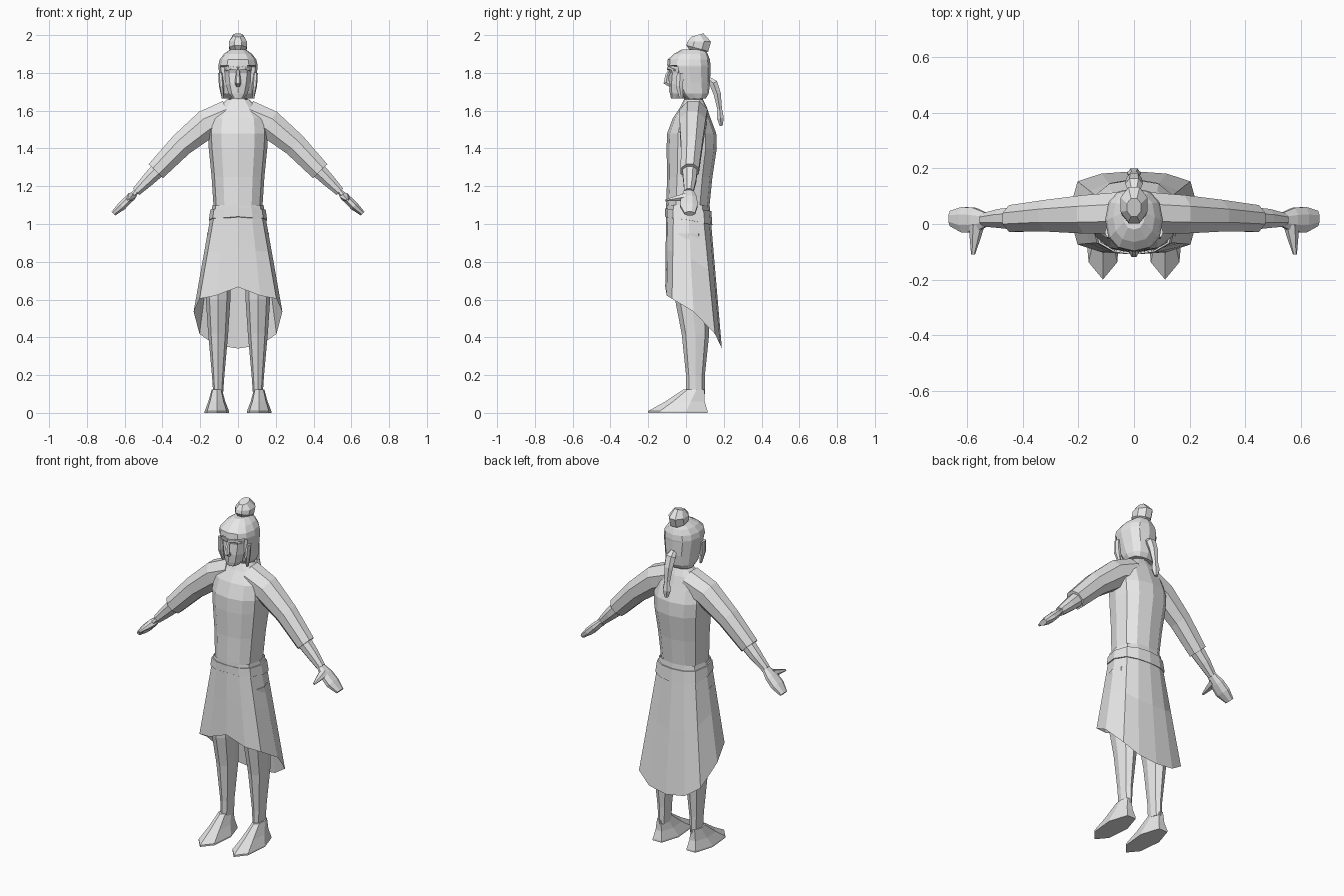
import bpy, bmesh
from math import sin, cos, pi, copysign
from mathutils import Vector

cube = bpy.data.objects.get("Cube")
if cube:
    bpy.data.objects.remove(cube)

grey = bpy.data.materials.new("plain_grey")
grey.use_nodes = True
grey.diffuse_color = (.8, .8, .8, 1)
grey.node_tree.nodes["Principled BSDF"].inputs["Base Color"].default_value = grey.diffuse_color

X_AXIS, Y_AXIS, Z_AXIS = Vector((1, 0, 0)), Vector((0, 1, 0)), Vector((0, 0, 1))


def loft(name, rings, caps=True, mirror=False):
    """Skin a list of closed rings of points into one flat-shaded object."""
    bm = bmesh.new()
    loops = [[bm.verts.new(point) for point in ring] for ring in rings]
    count = len(loops[0])
    for lower, upper in zip(loops, loops[1:]):
        for i in range(count):
            j = (i + 1) % count
            bm.faces.new((lower[i], lower[j], upper[j], upper[i]))
    if caps:
        bm.faces.new(loops[0])
        bm.faces.new(loops[-1])
    bmesh.ops.recalc_face_normals(bm, faces=bm.faces)
    mesh = bpy.data.meshes.new(name)
    bm.to_mesh(mesh)
    bm.free()
    mesh.materials.append(grey)
    obj = bpy.data.objects.new(name, mesh)
    bpy.context.collection.objects.link(obj)
    if mirror:
        obj.modifiers.new("Mirror", 'MIRROR').use_mirror_merge = False


def squarish(value, power):
    """Raise to a power keeping the sign; powers below one square off an oval."""
    return copysign(abs(value) ** power, value)


def angles(sides):
    """Angles around a ring, starting at the front centre."""
    return [2 * pi * i / sides - pi / 2 for i in range(sides)]


def level(z, centre_y, half_width, half_depth, sides=12, centre_x=0, power=.85, front=-1):
    """Horizontal ring; front limits how far forward it reaches."""
    return [(centre_x + half_width * squarish(cos(a), power),
             max(front, centre_y + half_depth * squarish(sin(a), power), key=float), z)
            for a in angles(sides)]


def stack(name, rows, sides=12, centre_x=0, power=.85):
    """Loft horizontal rings; parts away from the middle are mirrored."""
    rings = [level(*row, sides, centre_x, power) for row in rows]
    loft(name, rings, mirror=centre_x > 0)


def tube(name, path, radii, side, flat=1, sides=8, mirror=False):
    """Sweep an oval along a path; radii run along the side axis, flat scales across it."""
    points = [Vector(point) for point in path]
    last = len(points) - 1
    rings = []
    for i, (centre, radius) in enumerate(zip(points, radii)):
        heading = points[min(i + 1, last)] - points[max(i - 1, 0)]
        across = heading.cross(side).normalized() * flat
        rings.append([centre + radius * (side * cos(a + pi / sides) + across * sin(a + pi / sides))
                      for a in angles(sides)])
    loft(name, rings, mirror=mirror)


def skirt_ring(drop, grow=1):
    """Ring between the waist (drop = 0) and the slanted, notched hem (drop = 1)."""
    ring = []
    for i, a in enumerate(angles(12)):
        hem_y = .04 + .15 * squarish(sin(a), .4)
        hem_z = .56 - .6 * hem_y - 1.5 * max(0, hem_y - .12)
        if i == 0:
            hem_z += .04
        hem = Vector((.235 * cos(a), hem_y, hem_z))
        waist = Vector((.135 * cos(a), .01 + .115 * squarish(sin(a), .6), 1.1))
        point = waist.lerp(hem, drop)
        ring.append((point.x * grow, point.y * grow, point.z))
    return ring


# Tunic body from hidden waist to collar
stack("torso", [
    (1, .01, .12, .1), (1.1, .01, .13, .115), (1.25, .02, .14, .12), (1.4, .03, .155, .133),
    (1.48, .03, .16, .13), (1.56, .03, .15, .1), (1.62, .04, .1, .07), (1.66, .04, .06, .05)])

# Skirt with a high notched front and a long tail, and the belt around it
loft("skirt", [skirt_ring(0), skirt_ring(.5), skirt_ring(1)], caps=False)
loft("belt", [skirt_ring(.14, grow=1.04), skirt_ring(.04, grow=1.05)])

# Sleeves, forearms, hands and thumbs
tube("sleeve", [(.05, .04, 1.575), (.165, .035, 1.53), (.3, .03, 1.42), (.435, .02, 1.28)],
     [.08, .075, .062, .052], Y_AXIS, flat=1.1, mirror=True)
tube("forearm", [(.42, .02, 1.29), (.48, .02, 1.23), (.54, .015, 1.17)],
     [.044, .037, .026], Y_AXIS, mirror=True)
tube("hand", [(.535, .015, 1.175), (.575, .015, 1.135), (.615, .015, 1.095), (.66, .02, 1.055)],
     [.028, .047, .05, .03], Y_AXIS, flat=.5, mirror=True)
tube("thumb", [(.565, 0, 1.145), (.572, -.05, 1.135), (.58, -.11, 1.125)],
     [.028, .02, .007], X_AXIS, flat=.8, sides=6, mirror=True)

# Legs and pointed shoes
stack("leg", [(.95, .01, .06, .08), (.6, .03, .065, .088), (.42, .05, .053, .073),
              (.2, .05, .033, .05), (.1, .05, .026, .05)],
      sides=8, centre_x=.105, power=1)
stack("shoe", [(0, -.035, .066, .165), (.01, -.035, .066, .165),
               (.06, 0, .046, .11), (.125, .045, .028, .057)],
      sides=7, centre_x=.112, power=1)

# Neck and face
stack("neck", [(1.63, .04, .05, .05), (1.72, .04, .05, .05)], sides=8)
stack("face", [(1.665, -.04, .03, .04), (1.69, -.025, .052, .06), (1.74, -.01, .067, .08),
               (1.8, 0, .076, .086), (1.825, 0, .078, .097), (1.87, 0, .075, .095)], sides=10)
tube("nose", [(0, -.085, 1.82), (0, -.1, 1.785), (0, -.105, 1.75), (0, -.08, 1.735)],
     [.008, .012, .017, .014], X_AXIS, sides=6)
tube("brow", [(0, -.093, 1.822), (.035, -.086, 1.827), (.064, -.06, 1.815)],
     [.01, .01, .006], Z_AXIS, sides=4, mirror=True)
for label, height in (("upper_lip", 1.712), ("lower_lip", 1.7)):
    tube(label, [(-.026, -.066, height), (0, -.085, height), (.026, -.066, height)],
         [.003, .007, .003], Z_AXIS, sides=4)

# Hair cap, cut back below the fringe to leave the face open
fringe = 1.84
hair_rows = [(1.665, .05, .075, .055), (1.69, .04, .086, .08), (1.75, .025, .092, .103),
             (1.83, .015, .104, .114), (fringe, .015, .104, .115), (1.87, .015, .097, .112),
             (1.9, .025, .075, .09), (1.925, .04, .04, .06)]
loft("hair", [level(*row, front=-.04 if row[0] < fringe else -1) for row in hair_rows])
tube("side_lock", [(.093, -.03, 1.8), (.088, -.035, 1.73), (.08, -.025, 1.665)],
     [.012, .013, .006], X_AXIS, flat=1.7, sides=6, mirror=True)

# Topknot, and a braid tied near its end
tube("topknot", [(0, .055, 1.91), (0, .06, 1.93), (0, .07, 1.965), (0, .06, 2)],
     [.03, .05, .052, .028], X_AXIS, flat=1.3)
tube("braid", [(0, .115, 1.77), (0, .145, 1.745), (0, .165, 1.69), (0, .178, 1.61),
               (0, .182, 1.56), (0, .186, 1.52)],
     [.018, .032, .028, .018, .026, .012], X_AXIS, flat=.8, sides=6)
